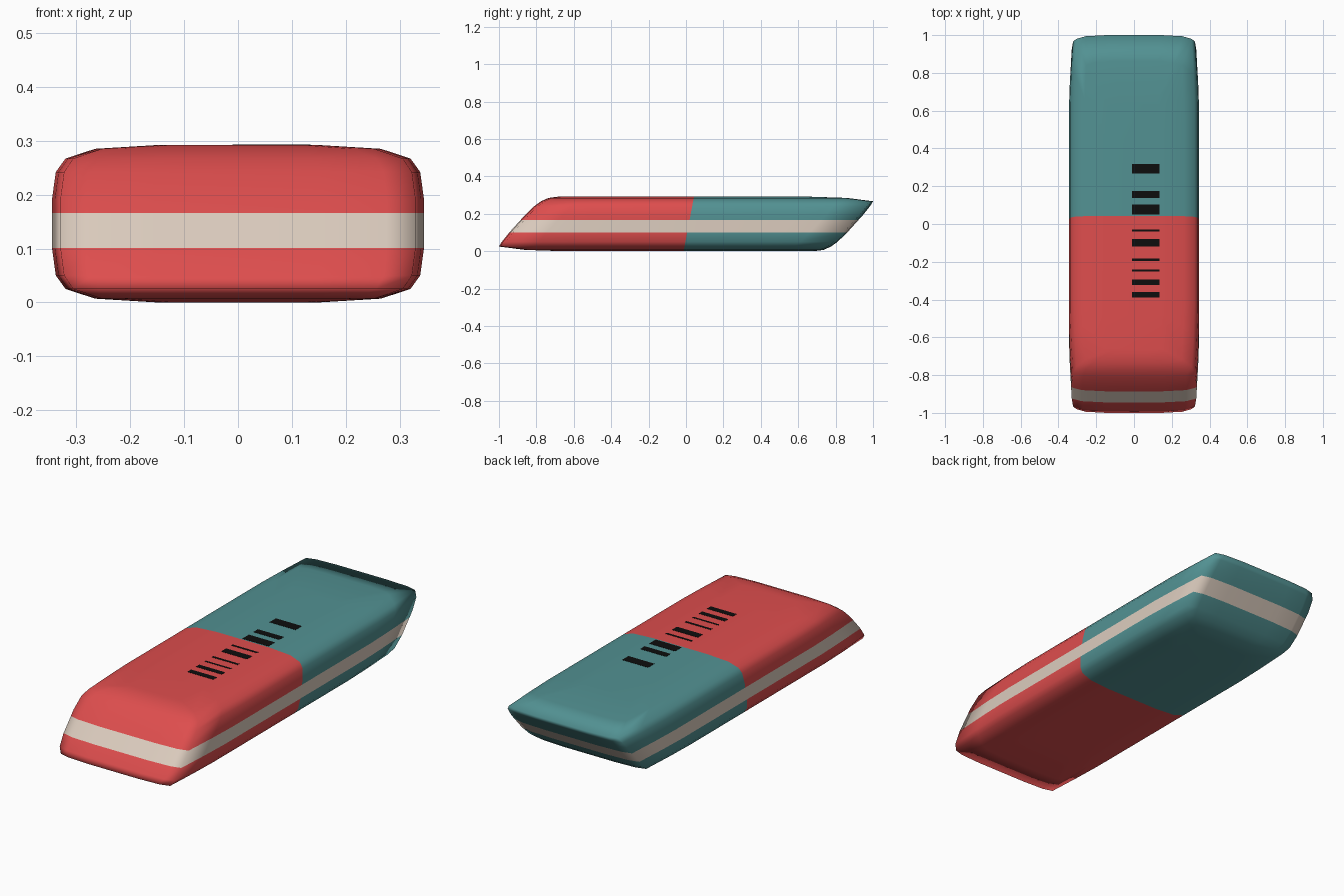
import bpy, bmesh
from mathutils import Vector

if "Cube" in bpy.data.objects:
    bpy.data.objects.remove(bpy.data.objects["Cube"])

H = 0.292


def material(name, rgb):
    m = bpy.data.materials.new(name)
    m.diffuse_color = (*rgb, 1)
    m.use_nodes = True
    m.node_tree.nodes["Principled BSDF"].inputs["Base Color"].default_value = m.diffuse_color
    return m


red = material("red rubber", (0.73, 0.075, 0.075))
teal = material("teal rubber", (0.085, 0.285, 0.29))
cream = material("cream stripe", (0.72, 0.61, 0.52))
black = material("black print", (0.004, 0.004, 0.004))

# Lower half levels: height, half width, front end y, back end y
lower = [(0.0, 0.15, -0.65, 0.68),
         (0.007, 0.265, -0.86, 0.735),
         (0.025, 0.32, -1.0, 0.775),
         (0.05, 0.338, -0.985, 0.81),
         (0.10, 0.345, -0.945, 0.862)]
# The upper half is the lower half turned half a turn about the x axis
levels = lower + [(H - z, w, -y1, -y0) for z, w, y0, y1 in reversed(lower)]

# Quarter of the plan outline: fraction of half width, setback from the end
quarter = [(0.985, 0.2), (0.955, 0.02), (0.8, 0.006), (0.45, 0.0)]


def outline(w, y0, y1):
    front = [(w, y0 + 0.35)] + [(w * f, y0 + s) for f, s in quarter]
    back = [(w, y1 - 0.35)] + [(w * f, y1 - s) for f, s in quarter]
    half = list(reversed(front)) + back
    return half + [(-x, y) for x, y in reversed(half)]


# Eraser body: stacked rounded outlines
bm = bmesh.new()
rings = [[bm.verts.new((x, y, z)) for x, y in outline(w, y0, y1)]
         for z, w, y0, y1 in levels]
for a, b in zip(rings, rings[1:]):
    n = len(a)
    for i in range(n):
        j = (i + 1) % n
        bm.faces.new((a[i], a[j], b[j], b[i]))
# Caps as strips across the width
n = len(rings[0])
for ring in (rings[0], rings[-1]):
    for i in range(n // 2 - 1):
        bm.faces.new((ring[i], ring[i + 1], ring[n - 2 - i], ring[n - 1 - i]))
bmesh.ops.recalc_face_normals(bm, faces=bm.faces)

# Cut along the colour borders
split_co = Vector((0, 0.015, H / 2))
split_no = Vector((0, 1, -0.19)).normalized()
for co, no in (((0, 0, 0.101), (0, 0, 1)), ((0, 0, 0.166), (0, 0, 1)),
               (split_co, split_no)):
    bmesh.ops.bisect_plane(bm, geom=bm.verts[:] + bm.edges[:] + bm.faces[:],
                           plane_co=co, plane_no=no, dist=1e-5)
for f in bm.faces:
    c = f.calc_center_median()
    f.smooth = True
    if 0.101 < c.z < 0.166:
        f.material_index = 2
    else:
        f.material_index = 1 if (c - split_co).dot(split_no) > 0 else 0
me = bpy.data.meshes.new("eraser_body")
bm.to_mesh(me)
bm.free()
for m in (red, teal, cream):
    me.materials.append(m)
bpy.context.collection.objects.link(bpy.data.objects.new("eraser_body", me))

# Printed bars on top: start and end y
bars = [(0.268, 0.318), (0.138, 0.174), (0.05, 0.102), (-0.04, -0.028),
        (-0.12, -0.08), (-0.195, -0.182), (-0.252, -0.242),
        (-0.322, -0.295), (-0.39, -0.36)]
bm = bmesh.new()
for a, b in bars:
    r = bmesh.ops.create_cube(bm, size=1)
    for v in r["verts"]:
        v.co = Vector((0.062 + v.co.x * 0.145, (a + b) / 2 + v.co.y * (b - a),
                       H + v.co.z * 0.002))
me = bpy.data.meshes.new("printed_bars")
bm.to_mesh(me)
bm.free()
me.materials.append(black)
bpy.context.collection.objects.link(bpy.data.objects.new("printed_bars", me))
